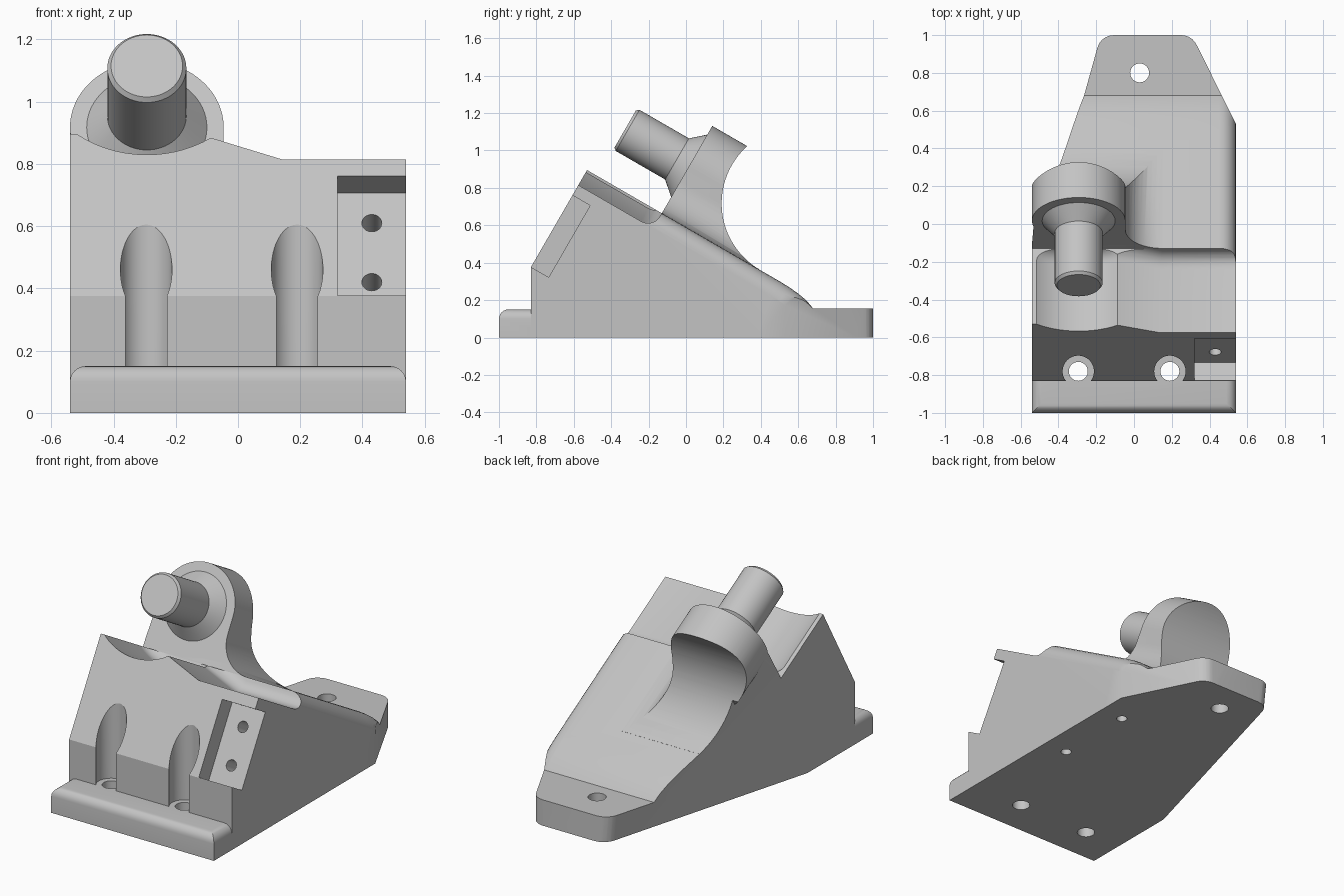
import bpy, bmesh, math
from mathutils import Matrix, Vector

cube = bpy.data.objects.get("Cube")
if cube:
    bpy.data.objects.remove(cube)

grey = bpy.data.materials.new("machined_grey")
grey.use_nodes = True
COLOUR = (0.55, 0.55, 0.55, 1)
grey.diffuse_color = COLOUR
grey.node_tree.nodes["Principled BSDF"].inputs["Base Color"].default_value = COLOUR

# Tilted frame: x across, y down the slope, z normal to the slope
TILT = Matrix.Rotation(math.radians(-30), 4, 'X')
LEVEL = Matrix.Identity(4)
ALONG_Y = Matrix.Rotation(math.radians(90), 4, 'X')
PIN_X, PIN_N = -0.293, 0.803
FACE, FRONT, PLATEAU = -0.444, -0.906, 0.511
BOSS_R = 0.247


def finish(name, bm):
    bmesh.ops.recalc_face_normals(bm, faces=bm.faces)
    mesh = bpy.data.meshes.new(name)
    bm.to_mesh(mesh)
    bm.free()
    mesh.materials.append(grey)
    ob = bpy.data.objects.new(name, mesh)
    bpy.context.collection.objects.link(ob)
    return ob


def round_edges(bm, test, size, steps=6):
    edges = [e for e in bm.edges if test(*[v.co for v in e.verts])]
    bmesh.ops.bevel(bm, geom=edges, offset=size, segments=steps, profile=0.5,
                    affect='EDGES', clamp_overlap=False)


def prism(name, points, lo, hi, axis, frame=LEVEL, rounding=None):
    """Extrude a profile along x or y; points give the other two coordinates."""
    bm = bmesh.new()
    put = (lambda p, t: (t, *p)) if axis == 'x' else (lambda p, t: (p[0], t, p[1]))
    face = bm.faces.new([bm.verts.new(put(p, lo)) for p in points])
    new = bmesh.ops.extrude_face_region(bm, geom=[face])["geom"]
    step = Vector(put((0, 0), hi - lo))
    bmesh.ops.translate(bm, vec=step, verts=[v for v in new if isinstance(v, bmesh.types.BMVert)])
    bmesh.ops.recalc_face_normals(bm, faces=bm.faces)
    if rounding:
        round_edges(bm, *rounding)
    bm.transform(frame)
    return finish(name, bm)


def box(name, x, y, z, frame=LEVEL, rounding=None):
    return prism(name, [(y[0], z[0]), (y[1], z[0]), (y[1], z[1]), (y[0], z[1])],
                 x[0], x[1], 'x', frame, rounding)


def rod(name, centre, r1, r2, length, frame=LEVEL, turn=LEVEL, sides=64):
    bm = bmesh.new()
    bmesh.ops.create_cone(bm, cap_ends=True, segments=sides, radius1=r1, radius2=r2,
                          depth=length, matrix=frame @ Matrix.Translation(centre) @ turn)
    return finish(name, bm)


def combine(ob, tool, kind):
    mod = ob.modifiers.new(kind, 'BOOLEAN')
    mod.operation, mod.solver, mod.object = kind, 'EXACT', tool
    bpy.context.view_layer.objects.active = ob
    bpy.ops.object.modifier_apply(modifier=mod.name)
    bpy.data.objects.remove(tool)


def smooth(ob):
    bpy.ops.object.select_all(action='DESELECT')
    ob.select_set(True)
    bpy.context.view_layer.objects.active = ob
    bpy.ops.object.shade_smooth_by_angle(angle=math.radians(28))


def arc(cx, cy, r, start, end, steps):
    angles = [math.radians(start + (end - start) * i / steps) for i in range(steps + 1)]
    return [(cx + r * math.cos(a), cy + r * math.sin(a)) for a in angles]


# Wedge body with a rounded right-hand top edge
peak = TILT @ Vector((0, FRONT, PLATEAU))
side = [(-0.83, 0), (1, 0), (1, 0.155), (0.68, 0.155), (0.645, 0.197), (0.6, 0.235),
        (0.55, 0.27), (0.5, 0.301), (peak.y, peak.z), (-0.83, 0.375)]
body = prism("wedge_base", side, -0.54, 0.54, 'x', LEVEL,
             (lambda a, b: min(a.x, b.x) > 0.5 and min(a.z, b.z) > 0.154
              and -0.6 < min(a.y, b.y) and max(a.y, b.y) < 0.69, 0.09))

# Neck that flares into the slope
flare = arc(0.15, PLATEAU + 0.196, 0.196, 180, 270, 12)
neck = prism("neck", [(-0.54, 0.3), (-0.54, PIN_N), (-0.046, PIN_N)] + flare + [(0.15, 0.3)],
             FACE, 0.16, 'y', TILT)
combine(body, neck, 'UNION')

# Plan outline: tapered tail, drafted wall on the left
bm = bmesh.new()
right = [(0.54, -1.1), (0.54, 0.53)] + arc(0.25, 0.91, 0.09, 25, 90, 5)
left = arc(-0.09, 0.91, 0.09, 90, 165, 5)
for x, y in right + [(-0.54, -1.1)]:
    for z in (-0.1, 1):
        bm.verts.new((x, y, z))
for x, y in left:
    bm.verts.new((x + 0.01, y, -0.1))
    bm.verts.new((x - 0.106, y, 1))
bm.verts.new((-0.54, -0.42, -0.1))
bm.verts.new((-0.54, 0.01, 1))
bmesh.ops.convex_hull(bm, input=bm.verts)
combine(body, finish("outline", bm), 'INTERSECT')

# Boss disc, then the large cove behind it
boss = rod("boss", (PIN_X, FACE + 0.15, PIN_N), BOSS_R, BOSS_R, 0.3, TILT, ALONG_Y, 96)
combine(body, boss, 'UNION')
cove = rod("cove", (0, 0.1615, 0.9215), 0.41, 0.41, 2, TILT,
           Matrix.Rotation(math.radians(90), 4, 'Y'), 128)
combine(body, cove, 'DIFFERENCE')

# Clearance pocket in front of the boss, filleted at its end wall
floor = arc(PIN_X, PIN_N, 0.368, 214, 304, 18) + [(0.14, 0.418), (0.6, 0.418)]
pocket = prism("pocket", floor + [(0.6, 1), (-0.6, 1)], -1.1, FACE, 'y', TILT,
               (lambda a, b: min(a.y, b.y) > FACE - 0.01 and max(a.z, b.z) < 0.7, 0.075))
combine(body, pocket, 'DIFFERENCE')

# Side notch with two tapped holes
combine(body, box("notch", (0.32, 0.6), (-1.1, -0.797), (-0.088, 0.355), TILT), 'DIFFERENCE')
for n in (0.025, 0.244):
    combine(body, rod("notch_hole", (0.43, -0.75, n), 0.032, 0.032, 0.2, TILT, ALONG_Y, 32),
            'DIFFERENCE')

# Bolt channels, front flange and bolt holes
BOLTS = (-0.295, 0.19)
for x in BOLTS:
    combine(body, rod("channel", (x, -0.78, 0.54), 0.083, 0.083, 0.8), 'DIFFERENCE')
flange = box("flange", (-0.54, 0.54), (-1, -0.66), (0, 0.15), LEVEL,
             (lambda a, b: min(a.z, b.z) > 0.14 and not min(a.y, b.y) > -0.7, 0.05))
combine(body, flange, 'UNION')
for x, y in [(b, -0.78) for b in BOLTS] + [(0.03, 0.8)]:
    combine(body, rod("bolt_hole", (x, y, 0.1), 0.05, 0.05, 0.4, sides=40), 'DIFFERENCE')
for y in (-0.146, 0.35):
    combine(body, rod("dowel_hole", (0.385, y, 0), 0.03, 0.03, 0.3, sides=32), 'DIFFERENCE')
smooth(body)

# Pin: chamfered tip, shaft and conical collar, listed from tip to boss
stages = [("pin_tip", -0.839, -0.824, 0.115, 0.127), ("pin_shaft", -0.824, -0.5, 0.127, 0.127),
          ("pin_collar", -0.519, FACE + 0.002, 0.127, 0.195)]
for name, s0, s1, r0, r1 in stages:
    smooth(rod(name, (PIN_X, (s0 + s1) / 2, PIN_N), r1, r0, s1 - s0, TILT, ALONG_Y))
